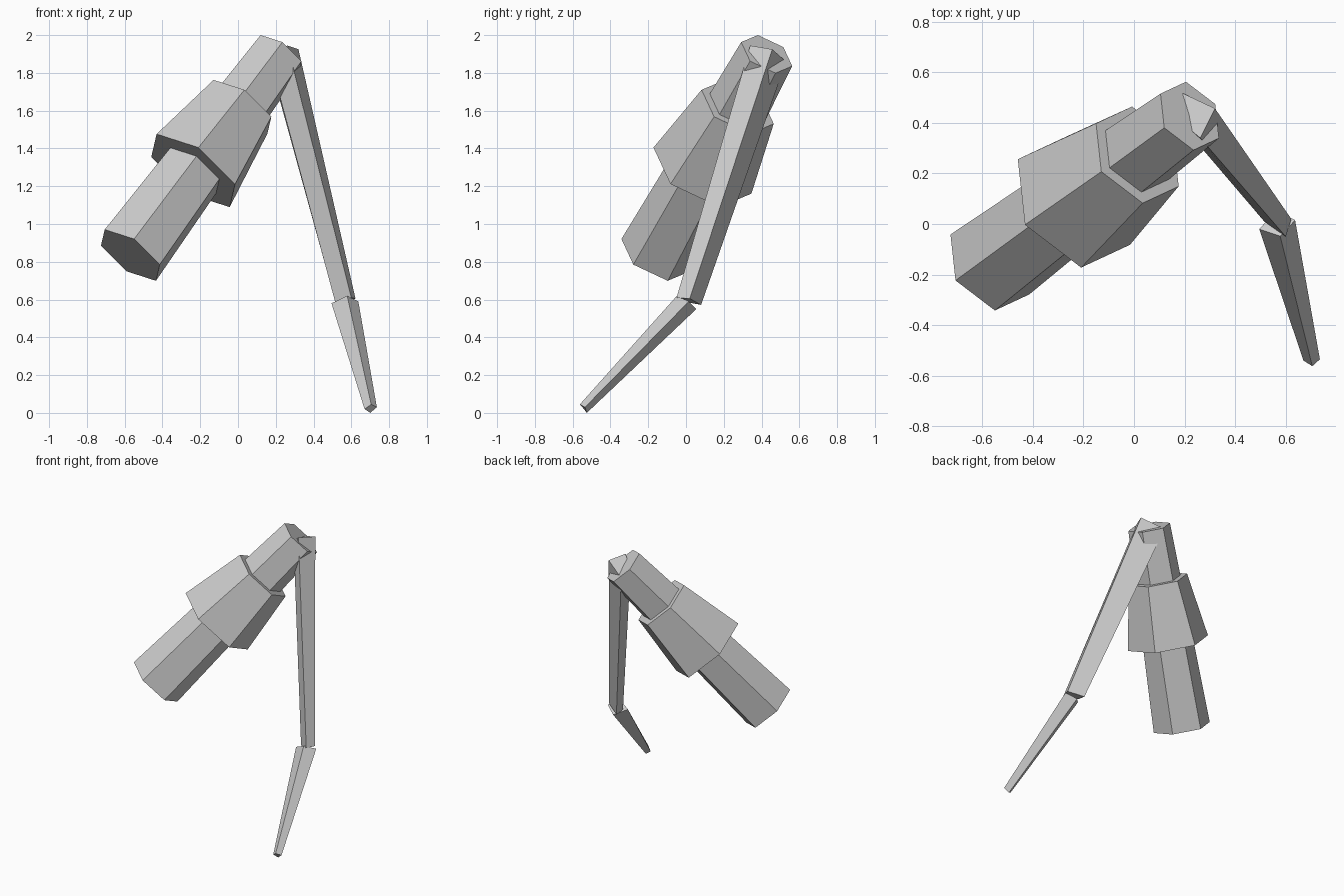
import bpy
import bmesh
import math
from mathutils import Vector

cube = bpy.data.objects.get("Cube")
if cube:
    bpy.data.objects.remove(cube, do_unlink=True)

# One plain material for everything
GREY = (0.6, 0.6, 0.6, 1.0)
grey = bpy.data.materials.new("plain grey")
grey.use_nodes = True
grey.diffuse_color = GREY
bsdf = grey.node_tree.nodes["Principled BSDF"]
bsdf.inputs["Base Color"].default_value = GREY
bsdf.inputs["Roughness"].default_value = 0.9


def loft(name, start, end):
    """Closed flat-shaded solid between two rings of equal size."""
    bm = bmesh.new()
    a = [bm.verts.new(p) for p in start]
    b = [bm.verts.new(p) for p in end]
    n = len(a)
    bm.faces.new(a)
    bm.faces.new(b)
    for i in range(n):
        j = (i + 1) % n
        bm.faces.new((a[i], a[j], b[j], b[i]))
    bmesh.ops.recalc_face_normals(bm, faces=bm.faces)
    mesh = bpy.data.meshes.new(name)
    bm.to_mesh(mesh)
    bm.free()
    mesh.materials.append(grey)
    obj = bpy.data.objects.new(name, mesh)
    bpy.context.collection.objects.link(obj)
    return obj


# Shared slanted axis of the tube and its sleeve
base = Vector((-0.57, -0.16, 0.835))
axis = Vector((0.545, 0.405, 0.734)).normalized()
side = Vector((-0.13, -0.06, 0.135))
side = (side - axis * side.dot(axis)).normalized()
across = axis.cross(side)


def hexagon(distance, radius):
    centre = base + axis * distance
    turns = [math.radians(60 * i) for i in range(6)]
    return [centre + radius * (math.cos(t) * side + math.sin(t) * across) for t in turns]


# Tapered six-sided tube and the wider sleeve around it
loft("tube", hexagon(0, 0.202), hexagon(1.45, 0.15))
loft("sleeve", hexagon(0.61, 0.288), hexagon(1.07, 0.212))

# Long upper strut, starting inside the top of the tube
loft("upper_strut",
     [(0.32, 0.457, 1.925), (0.262, 0.34, 1.945), (0.165, 0.42, 1.885), (0.165, 0.53, 1.86)],
     [(0.622, 0.02, 0.605), (0.60, -0.05, 0.61), (0.515, 0.01, 0.585), (0.52, 0.08, 0.572)])

# Short lower strut, bent forward and narrowing to the ground
loft("lower_strut",
     [(0.495, -0.02, 0.58), (0.578, -0.048, 0.62), (0.637, 0.015, 0.59), (0.565, 0.055, 0.55)],
     [(0.67, -0.54, 0.02), (0.705, -0.562, 0.045), (0.735, -0.535, 0.03), (0.70, -0.525, 0.0)])
